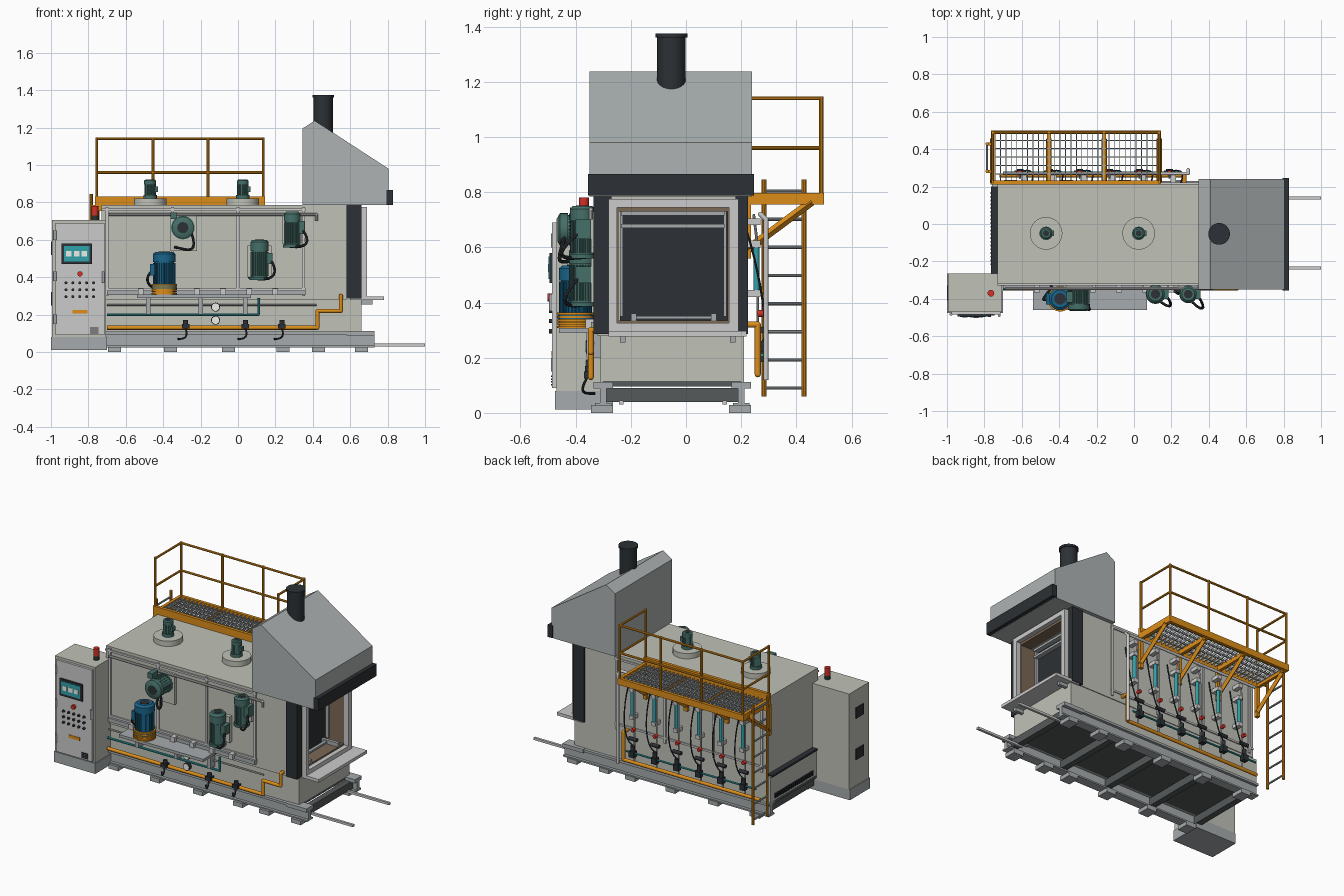
import bpy, bmesh, math
from mathutils import Vector, Matrix

COL = dict(body=(.53, .54, .48), hood=(.42, .45, .45), steel=(.38, .41, .42), trim=(.6, .62, .6),
           dark=(.025, .03, .035), under=(.09, .1, .1), orange=(.72, .27, .01), teal=(.03, .36, .4),
           blue=(.01, .13, .26), green=(.06, .16, .14), red=(.65, .03, .02), brown=(.2, .14, .09),
           white=(.85, .85, .82), seam=(.25, .26, .25))
MATS = {}
for k, c in COL.items():
    MATS[k] = bpy.data.materials.new(k)
    MATS[k].diffuse_color = (*c, 1)


def finish(name, mat, bm):
    bm.normal_update()
    for f in bm.faces:
        f.smooth = True
    for e in bm.edges:
        e.smooth = e.calc_face_angle(0) < .6
    me = bpy.data.meshes.new(name)
    bm.to_mesh(me)
    bm.free()
    me.materials.append(MATS[mat])
    ob = bpy.data.objects.new(name, me)
    bpy.context.collection.objects.link(ob)
    return ob


def part(name, mat, boxes=(), rods=(), pipes=(), n=16):
    """boxes: x0,x1,y0,y1,z0,z1 / rods: p0,p1,r[,r2] / pipes: [points],r"""
    bm = bmesh.new()

    def rod(a, b, r, r2=None):
        a, b = Vector(a), Vector(b)
        d = b - a
        m = Matrix.Translation((a + b) / 2) @ d.to_track_quat('Z', 'Y').to_matrix().to_4x4()
        bmesh.ops.create_cone(bm, cap_ends=True, segments=n, radius1=r, radius2=r if r2 is None else r2,
                              depth=d.length, matrix=m)
    for x0, x1, y0, y1, z0, z1 in boxes:
        m = Matrix.Translation(((x0 + x1) / 2, (y0 + y1) / 2, (z0 + z1) / 2))
        bmesh.ops.create_cube(bm, size=1, matrix=m @ Matrix.Diagonal((x1 - x0, y1 - y0, z1 - z0, 1)))
    for q in rods:
        rod(*q)
    for pts, r in pipes:
        for a, b in zip(pts, pts[1:]):
            rod(a, b, r)
        for p in pts[1:-1]:
            bmesh.ops.create_uvsphere(bm, u_segments=n, v_segments=8, radius=r, matrix=Matrix.Translation(p))
    return finish(name, mat, bm)


def prism(name, mat, prof, y0, y1):
    """extrude an x-z profile along y"""
    bm = bmesh.new()
    f = bm.faces.new([bm.verts.new((x, y0, z)) for x, z in prof])
    g = bmesh.ops.extrude_face_region(bm, geom=[f])
    bmesh.ops.translate(bm, vec=(0, y1 - y0, 0), verts=[v for v in g['geom'] if isinstance(v, bmesh.types.BMVert)])
    bmesh.ops.recalc_face_normals(bm, faces=bm.faces)
    return finish(name, mat, bm)


def cable(name, p0, p1, p2, p3, r=.007):
    P = [Vector(p) for p in (p0, p1, p2, p3)]
    pts = [P[0] * (1 - t) ** 3 + P[1] * 3 * t * (1 - t) ** 2 + P[2] * 3 * t * t * (1 - t) + P[3] * t ** 3
           for t in [i / 10 for i in range(11)]]
    part(name, 'dark', pipes=[(pts, r)], n=8)


def motor(name, mat, a, b, r):
    """finned motor: a = flange end, b = fan cowl end"""
    a, b = Vector(a), Vector(b)
    d = b - a
    u = Vector((1, 0, 0))
    v = d.normalized().cross(u)
    P = lambda t: a + d * t
    part(name, mat, rods=[(P(0), P(.08), r * 1.05), (P(.08), P(.72), r * .86), (P(.72), P(.94), r * .98),
                          (P(.94), P(1), r * .98, r * .75)], n=24)
    fins = []
    for i in range(24):
        o = (u * math.cos(i * math.pi / 12) + v * math.sin(i * math.pi / 12)) * r * .9
        fins.append((P(.1) + o, P(.7) + o, r * .07))
    part(name + '_fins', mat, rods=fins, n=4)
    part(name + '_cowl_cap', 'dark', rods=[(P(.99), P(1.01), r * .5)])


# base frame, cross members and feet
part('base_rails', 'steel', [(-.76, .73, y - .03, y + .03, z0, z1) for y in (-.3, .2)
                             for z0, z1 in ((.025, .035), (.095, .11))]
     + [(-.76, .73, y - .012, y + .012, .03, .1) for y in (-.3, .2)]
     + [(.58, .73, y - .035, y + .035, .088, .112) for y in (-.3, .2)])
part('base_cross_members', 'under', [(x, x + .04, -.3, .2, .04, .09) for x in (-.74, -.4, -.06, .28, .66)])
part('base_floor', 'under', [(-.76, .66, -.3, .2, .095, .115)])
part('feet', 'steel', [(x - .035, x + .035, y - .045, y + .035, 0, .028) for x in (-.66, -.36, -.05, .24, .43, .66)
                       for y in (-.3, .2)])
part('floor_rails', 'trim', [(.66, 1, y - .008, y + .008, .03, .045) for y in (-.235, .14)])

# furnace body
part('lower_body', 'body', [(-.76, .66, -.31, .21, .11, .28)])
part('furnace_body', 'body', [(-.73, .5, -.32, .215, .28, .785), (.5, .58, -.32, -.25, .28, .785),
                              (.5, .58, .155, .215, .28, .785), (.5, .58, -.25, .155, .73, .785),
                              (.5, .58, -.25, .155, .28, .33)])
part('body_seams', 'trim', [(x - .008, x + .008, y, y + .012, .3, .775) for x in (-.7, -.35, 0, .35)
                            for y in (-.33, .21)]
     + [(-.73, .36, y, y + .012, z, z + .012) for y in (-.33, .21) for z in (.755, .33)])
part('end_vent', 'dark', [(-.768, -.76, -.22 + i * .02, -.21 + i * .02, .13, .16) for i in range(20)])
part('end_edge_strip', 'dark', [(-.765, -.73, -.27, .2, .275, .287)])

# door vestibule
part('door_columns', 'dark', [(.58, .66, -.335, -.27, .285, .79), (.58, .66, .18, .225, .285, .79)])
part('door_frame', 'trim', [(.64, .69, -.28, -.25, .29, .77), (.64, .69, .155, .19, .29, .77),
                            (.64, .69, -.28, .19, .745, .775), (.64, .69, -.28, .19, .29, .325)])
part('door_lining', 'brown', [(.5, .66, -.27, -.245, .3, .77), (.5, .66, .15, .185, .3, .77),
                              (.5, .66, -.26, .17, .73, .76), (.5, .66, -.26, .17, .3, .335)])
part('inner_door', 'dark', [(.5, .54, -.24, .15, .335, .73)])
part('inner_door_bars', 'steel', [(.54, .57, -.235, .14, .67, .685), (.54, .57, -.235, .14, .715, .73),
                                  (.54, .56, -.24, -.228, .35, .73), (.54, .56, .135, .147, .35, .73),
                                  (.54, .66, -.2, -.18, .335, .36), (.54, .66, .09, .11, .335, .36),
                                  (.56, .58, -.2, .11, .34, .352)])
part('loading_table', 'trim', [(.6, .78, -.28, .22, .277, .297)])
part('table_brackets', 'steel', [(-.7 + 1.3, .72, y, y + .02, .255, .28) for y in (-.24, .16)])

# fume hood and stack
prism('fume_hood', 'hood', [(.345, .785), (.345, 1.195), (.41, 1.237), (.805, .98), (.805, .785)], -.35, .24)
part('hood_front_band', 'dark', [(.795, .83, -.356, .246, .787, .866)])
part('stack', 'dark', rods=[((.455, -.053, 1.1), (.455, -.053, 1.372), .052),
                            ((.455, -.053, 1.36), (.455, -.053, 1.374), .058)], n=32)

# roof circulation fans
for i, x in enumerate((-.47, .025)):
    part(f'roof_fan_plate_{i}', 'body', rods=[((x, -.05, .78), (x, -.05, .82), .087)], n=32)
    part(f'roof_fan_neck_{i}', 'green', rods=[((x, -.05, .82), (x, -.05, .84), .036)])
    motor(f'roof_fan_motor_{i}', 'green', (x, -.05, .83), (x, -.05, .922), .032)
    part(f'roof_fan_box_{i}', 'green', [(x + .02, x + .042, -.065, -.035, .855, .885)])

# maintenance platform
PX = (-.755, -.455, -.16, .135)
part('platform_frame', 'orange', [(-.765, .145, .48, .5, .755, .797), (-.765, .145, .212, .232, .755, .832),
                                  (-.765, -.745, .22, .5, .755, .797), (.125, .145, .22, .5, .755, .797)]
     + [(x - .01, x + .01, .22, .49, .755, .785) for x in PX])
part('platform_grating', 'steel', [(-.745 + i * .029, -.741 + i * .029, .23, .48, .775, .792) for i in range(30)]
     + [(-.75, .13, .265 + i * .045, .27 + i * .045, .778, .79) for i in range(5)])
rails = [((-.755, .49, z), (.135, .49, z), .007) for z in (.96, 1.14)]
rails += [((x, .225, z), (x, .49, z), .007) for x in (-.755, .135) for z in (.96, 1.14)]
rails += [((x, .49, .77), (x, .49, 1.147), .008) for x in PX]
rails += [((x, .225, .77), (x, .225, 1.147), .008) for x in (-.755, .135)]
part('guard_rails', 'orange', rods=rails, n=10)
part('platform_braces', 'orange', [(x - .012, x + .012, .212, .235, .56, .76) for x in PX],
     rods=[((x, .22, .59), (x, .455, .765), .015) for x in PX], n=4)
part('ladder_stiles', 'orange', rods=[((-.785, y, .06), (-.785, y, .845), .009) for y in (.282, .428)], n=10)
part('ladder_rungs', 'steel', rods=[((-.785, .282, .09 + i * .102), (-.785, .428, .09 + i * .102), .006)
                                    for i in range(8)], n=10)
part('ladder_mounts', 'orange', [(-.79, -.75, y - .008, y + .008, .75, .785) for y in (.282, .428)])

# rear burner piping, six repeated drops
BX = [-.61 + .16 * i for i in range(6)]
part('rear_gas_manifold', 'orange', pipes=[([(-.72, .26, .14), (.27, .26, .14), (.27, .26, .32), (.27, .215, .32)], .011)])
part('rear_teal_manifold', 'teal', pipes=[([(-.7, .275, .21), (.24, .275, .21)], .006)], n=10)
part('rear_air_manifold', 'trim', pipes=[([(-.7, .27, .72), (.29, .27, .72), (.29, .29, .7), (.29, .29, .12)], .009)], n=12)
part('burner_drops', 'trim', pipes=[([(x, .245, .72), (x, .26, .6), (x, .26, .14)], .005) for x in BX], n=8)
part('flow_tubes', 'teal', rods=[((x + .02, .255, .44), (x + .02, .255, .6), .011) for x in BX], n=12)
part('flow_tube_caps', 'trim', [(x + .005, x + .035, .215, .27, z, z + .025) for x in BX for z in (.42, .6, .68)])
part('burner_valves', 'dark', [(x - .018, x + .018, .262, .295, .185, .225) for x in BX],
     rods=[((x, .28, .22), (x, .28, .26), .013) for x in BX]
     + [((x - .03, .275, .3), (x + .03, .275, .3), .012) for x in BX], n=12)
part('burner_knobs', 'red', rods=[((x, .26, .36), (x, .285, .36), .012) for x in BX], n=12)
for i, x in enumerate(BX):
    cable(f'burner_cable_{i}', (x, .28, .26), (x + .07, .3, .3), (x + .08, .27, .5), (x + .06, .22, .66), .004)

# front shelf with motors
part('motor_shelf', 'steel', [(-.54, .07, -.46, -.32, .29, .308), (-.7, .36, -.345, -.31, .305, .33)])
part('shelf_supports', 'steel', [(x - .012, x + .012, -.36, -.31, .2, .295) for x in (-.48, -.2, .04)])
part('shelf_clips', 'trim', [(x - .015, x + .015, -.365, -.33, .305, .34) for x in (-.52, -.22, -.08, .06, .2)])
motor('pump_motor', 'blue', (-.395, -.4, .34), (-.395, -.4, .535), .062)
part('pump_guard', 'orange', rods=[((-.395, -.4, .308 + i * .012), (-.395, -.4, .315 + i * .012), .068) for i in range(5)]
     + [((-.395, -.4, .308), (-.395, -.4, .36), .062)], n=24)
motor('quench_fan_motor', 'green', (-.295, -.33, .665), (-.295, -.465, .665), .06)
part('fan_mount_plate', 'body', [(-.36, -.22, -.34, -.31, .54, .735)])
motor('agitator_motor', 'green', (.115, -.375, .385), (.115, -.375, .6), .05)
motor('door_drive_motor', 'green', (.29, -.375, .56), (.29, -.375, .75), .046)
part('motor_brackets', 'body', [(.05, .18, -.345, -.31, .4, .57), (.235, .34, -.345, -.31, .58, .73)])
part('terminal_boxes', 'green', [(-.36, -.325, -.42, -.36, .71, .745), (.155, .185, -.4, -.345, .47, .53),
                                 (.325, .355, -.4, -.345, .63, .7)])
part('pump_terminal_box', 'blue', [(-.47, -.44, -.43, -.37, .41, .47)])
cable('fan_cable', (-.25, -.44, .64), (-.2, -.48, .5), (-.3, -.46, .56), (-.34, -.33, .56))
cable('agitator_cable', (.17, -.38, .5), (.24, -.47, .4), (.16, -.46, .37), (.06, -.33, .4))
cable('drive_cable', (.34, -.38, .66), (.42, -.5, .56), (.32, -.46, .55), (.25, -.33, .57))
cable('pump_cable', (-.455, -.4, .44), (-.52, -.42, .38), (-.46, -.38, .34), (-.44, -.33, .34))

# front piping
part('front_gas_pipe', 'orange', pipes=[([(-.7, -.345, .13), (.425, -.345, .13), (.425, -.345, .22), (.55, -.345, .22),
                                          (.55, -.345, .3), (.55, -.31, .3)], .011)])
part('front_teal_pipe', 'teal', pipes=[([(-.7, -.345, .2), (.11, -.345, .2), (.11, -.345, .29)], .007)], n=10)
part('front_grey_pipes', 'trim', pipes=[([(-.7, -.335, .252), (.42, -.335, .252)], .005),
                                        ([(-.69, -.345, .735), (.42, -.345, .735), (.42, -.345, .7)], .008)], n=10)
part('front_valves', 'dark', [(x - .02, x + .02, -.37, -.335, .125, .15) for x in (-.28, .04, .235)],
     rods=[((x, -.352, .15), (x, -.352, .17), .014) for x in (-.28, .04, .235)])
for i, x in enumerate((-.28, .04, .235)):
    cable(f'valve_cable_{i}', (x, -.36, .125), (x + .02, -.39, .07), (x - .02, -.37, .07), (x - .04, -.33, .07), .005)
part('gauge_rims', 'dark', rods=[((-.12, -.34, z), (-.12, -.362, z), .024) for z in (.24, .17)], n=24)
part('gauge_faces', 'white', rods=[((-.12, -.36, z), (-.12, -.365, z), .02) for z in (.24, .17)], n=24)

# control cabinet
part('cabinet_plinth', 'steel', [(-1, -.7, -.475, -.265, .012, .08)])
part('cabinet', 'body', [(-.995, -.705, -.47, -.265, .08, .705)])
part('cabinet_door', 'trim', [(-.975, -.715, -.485, -.47, .09, .69)])
part('screen_bezel', 'dark', [(-.945, -.78, -.495, -.485, .47, .58)])
part('screen', 'teal', [(-.93, -.795, -.498, -.49, .485, .567)])
part('screen_tiles', 'white', [(-.92 + i * .042, -.89 + i * .042, -.5, -.495, .51, .54) for i in range(3)])
part('emergency_button', 'red', rods=[((-.845, -.485, .418), (-.845, -.502, .418), .014)])
part('push_buttons', 'dark', rods=[((-.92 + i * .037, -.485, z), (-.92 + i * .037, -.496, z), .008)
                                   for i in range(5) for z in (.37, .333, .296)], n=12)
part('warning_plate', 'orange', [(-.885, -.805, -.488, -.483, .205, .225)])
part('cabinet_vents', 'dark', [(-.79, -.745, -.49, -.484, .1 + i * .01, .105 + i * .01) for i in range(4)]
     + [(-1.0, -.99, -.41, -.33, z, z + .07) for z in (.25, .52)])
part('cabinet_hinges', 'steel', rods=[((-.978, -.482, z), (-.978, -.482, z + .05), .008) for z in (.15, .38, .6)]
     + [((-.72, -.49, .37), (-.72, -.49, .43), .007)])
part('beacon_base', 'dark', rods=[((-.765, -.37, .7), (-.765, -.37, .73), .018)])
part('beacon', 'red', rods=[((-.765, -.37, .73), (-.765, -.37, .78), .018)])
